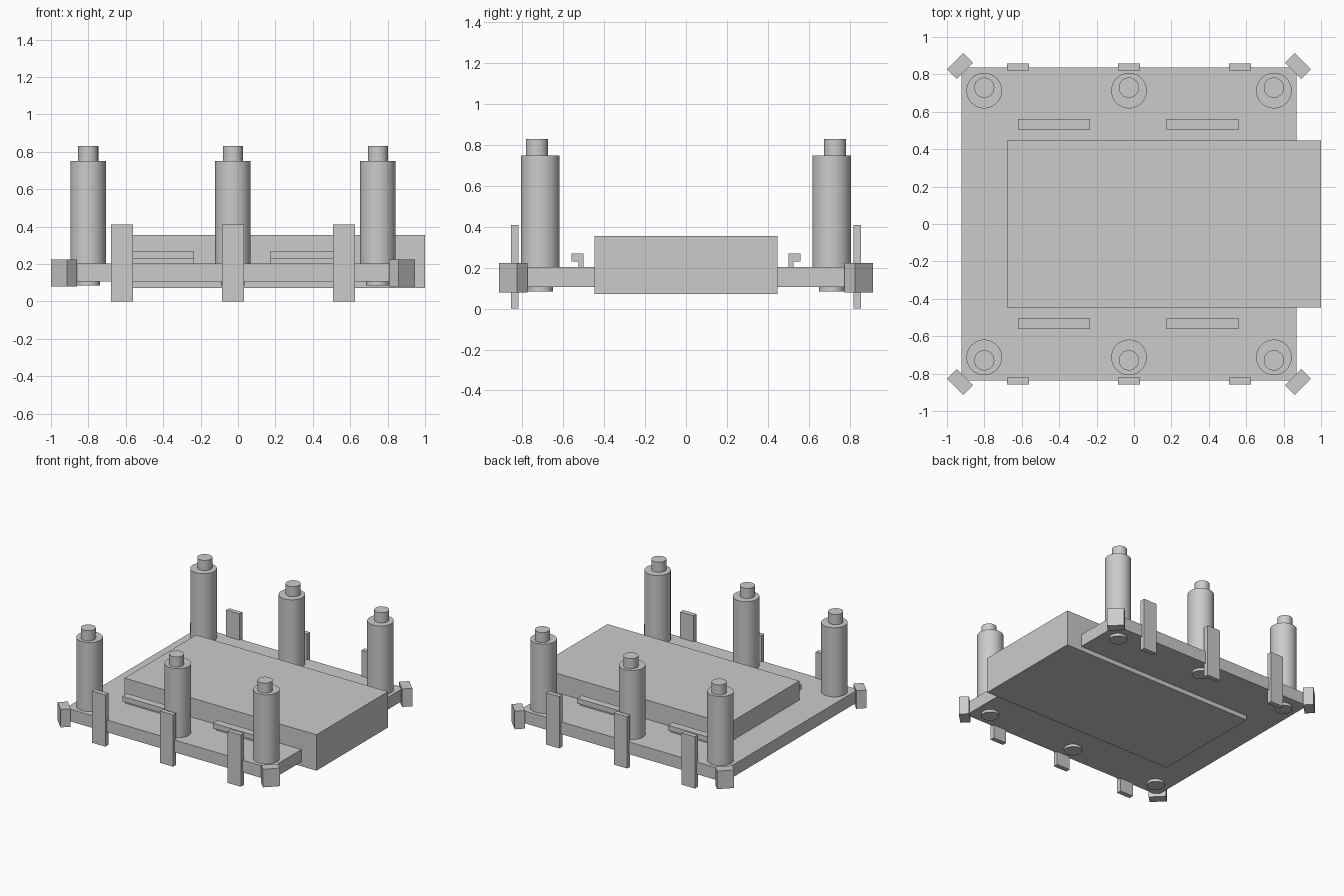
import bpy, bmesh, math
from mathutils import Matrix, Vector

if "Cube" in bpy.data.objects:
    bpy.data.objects.remove(bpy.data.objects["Cube"])

grey = bpy.data.materials.new("light_grey")
grey.diffuse_color = (0.6, 0.6, 0.6, 1)
grey.use_nodes = True
grey.node_tree.nodes["Principled BSDF"].inputs["Base Color"].default_value = grey.diffuse_color


def finish(name, bm, smooth=False):
    bmesh.ops.recalc_face_normals(bm, faces=bm.faces)
    mesh = bpy.data.meshes.new(name)
    bm.to_mesh(mesh)
    bm.free()
    mesh.materials.append(grey)
    ob = bpy.data.objects.new(name, mesh)
    bpy.context.collection.objects.link(ob)
    if smooth:
        bpy.ops.object.select_all(action='DESELECT')
        ob.select_set(True)
        bpy.context.view_layer.objects.active = ob
        bpy.ops.object.shade_smooth_by_angle(angle=math.radians(35))
    return ob


def box(name, x0, x1, y0, y1, z0, z1):
    bm = bmesh.new()
    centre = Vector((x0 + x1, y0 + y1, z0 + z1)) / 2
    size = (x1 - x0, abs(y1 - y0), z1 - z0, 1)
    bmesh.ops.create_cube(bm, size=1, matrix=Matrix.Translation(centre) @ Matrix.Diagonal(size))
    return finish(name, bm)


def cylinder(name, x, y, r, z0, z1):
    bm = bmesh.new()
    bmesh.ops.create_cone(bm, cap_ends=True, segments=40, radius1=r, radius2=r, depth=z1 - z0,
                          matrix=Matrix.Translation((x, y, (z0 + z1) / 2)))
    return finish(name, bm, True)


# Base plate and the large block set through it
box("base_plate", -0.922, 0.868, -0.836, 0.836, 0.106, 0.203)
box("main_block", -0.68, 1.0, -0.447, 0.447, 0.071, 0.355)

for s, side in ((-1, "front"), (1, "back")):
    # Pillars with an offset top pin and a foot disc
    for i, x in enumerate((-0.801, -0.027, 0.748)):
        cylinder(f"{side}_pillar_{i}", x, s * 0.713, 0.095, 0.19, 0.75)
        cylinder(f"{side}_pillar_pin_{i}", x, s * 0.729, 0.054, 0.74, 0.83)
        cylinder(f"{side}_pillar_foot_{i}", x, s * 0.713, 0.063, 0.085, 0.12)

    # Upright side tabs
    for i, x in enumerate((-0.62, -0.027, 0.567)):
        box(f"{side}_tab_{i}", x - 0.058, x + 0.058, s * 0.82, s * 0.857, 0, 0.41)

    # Rails with an outward lip, extruded from an L profile
    for i, (x0, x1) in enumerate(((-0.62, -0.235), (0.175, 0.56))):
        profile = ((0.502, 0.195), (0.527, 0.195), (0.527, 0.23),
                   (0.561, 0.23), (0.561, 0.27), (0.502, 0.27))
        bm = bmesh.new()
        face = bm.faces.new([bm.verts.new((x0, s * y, z)) for y, z in profile])
        ext = bmesh.ops.extrude_face_region(bm, geom=[face])
        bmesh.ops.translate(bm, vec=(x1 - x0, 0, 0),
                            verts=[v for v in ext["geom"] if isinstance(v, bmesh.types.BMVert)])
        finish(f"{side}_rail_{i}", bm)

    # Diagonal corner bumpers
    for t, x, end in ((-1, -0.931, "left"), (1, 0.877, "right")):
        ob = box(f"{side}_{end}_corner_bumper", -0.062, 0.062, -0.037, 0.037, 0.08, 0.223)
        ob.location = (x, s * 0.845, 0)
        ob.rotation_euler.z = math.radians(-45 * s * t)
